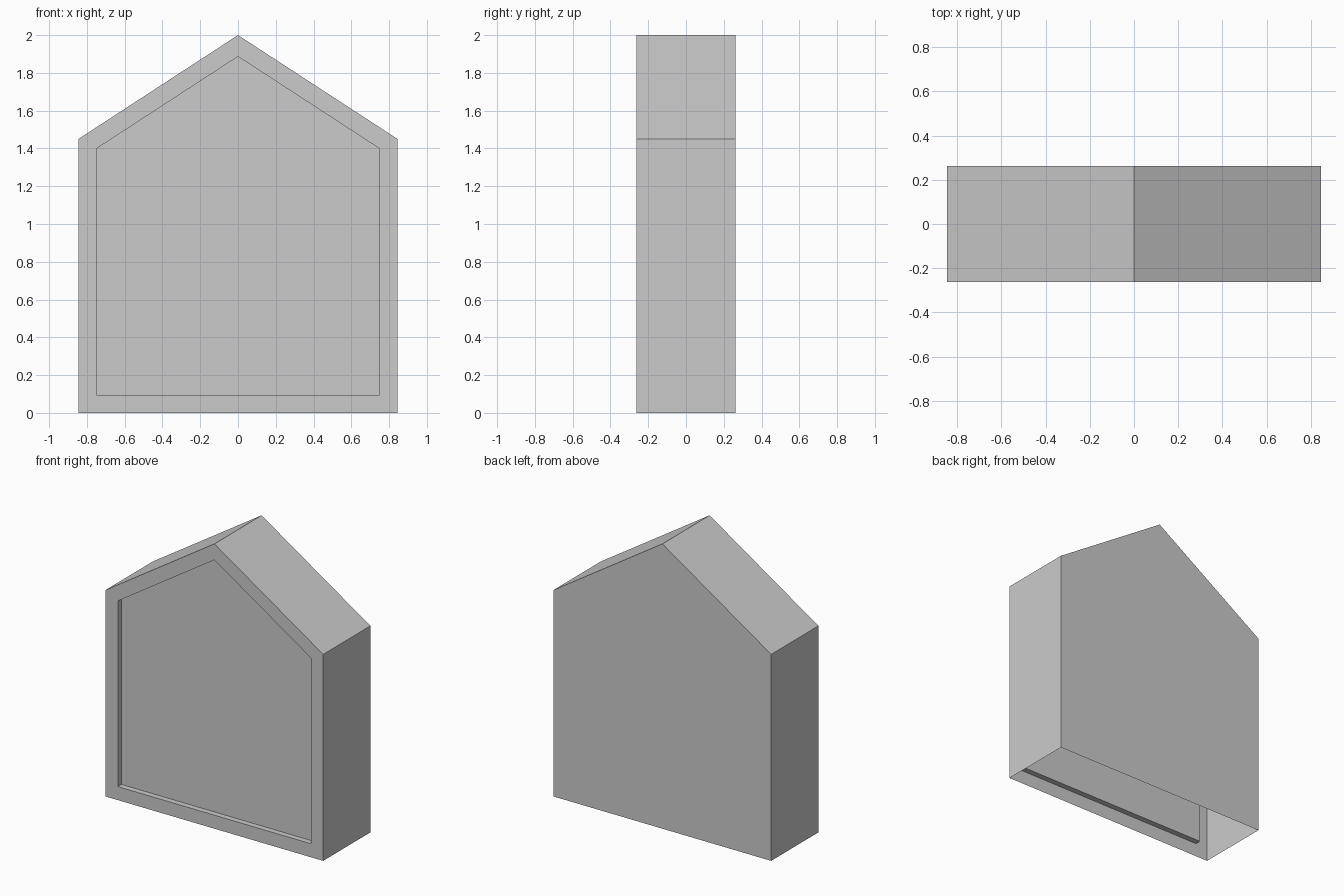
import bpy
import bmesh

# Remove the default cube
cube = bpy.data.objects.get("Cube")
if cube:
    bpy.data.objects.remove(cube, do_unlink=True)

HALF_WIDTH, HALF_DEPTH = 0.845, 0.262
EAVE, RIDGE = 1.45, 2.0
FRAME, RECESS = 0.095, 0.04

# Single plain grey
grey = bpy.data.materials.new("plain_grey")
grey.use_nodes = True
colour = (0.6, 0.6, 0.6, 1.0)
grey.diffuse_color = colour
grey.node_tree.nodes["Principled BSDF"].inputs["Base Color"].default_value = colour

bm = bmesh.new()

# Gabled outline, drawn on the front plane and on the back plane
outline = [(-HALF_WIDTH, 0), (HALF_WIDTH, 0), (HALF_WIDTH, EAVE),
           (0, RIDGE), (-HALF_WIDTH, EAVE)]
front = [bm.verts.new((x, -HALF_DEPTH, z)) for x, z in outline]
back = [bm.verts.new((x, HALF_DEPTH, z)) for x, z in outline]
front_face = bm.faces.new(front)
bm.faces.new(back[::-1])

# Side walls and roof slopes; the underside stays open
for i in range(1, len(outline)):
    j = (i + 1) % len(outline)
    bm.faces.new((front[j], front[i], back[i], back[j]))
bm.normal_update()

# Front frame with a shallow recessed panel
bmesh.ops.inset_individual(bm, faces=[front_face], thickness=FRAME,
                           use_even_offset=True)
panel = bmesh.ops.extrude_discrete_faces(bm, faces=[front_face])["faces"][0]
bmesh.ops.translate(bm, verts=panel.verts, vec=(0, RECESS, 0))
bm.normal_update()

mesh = bpy.data.meshes.new("house_shell")
bm.to_mesh(mesh)
bm.free()
mesh.materials.append(grey)
house_shell = bpy.data.objects.new("house_shell", mesh)
bpy.context.collection.objects.link(house_shell)
